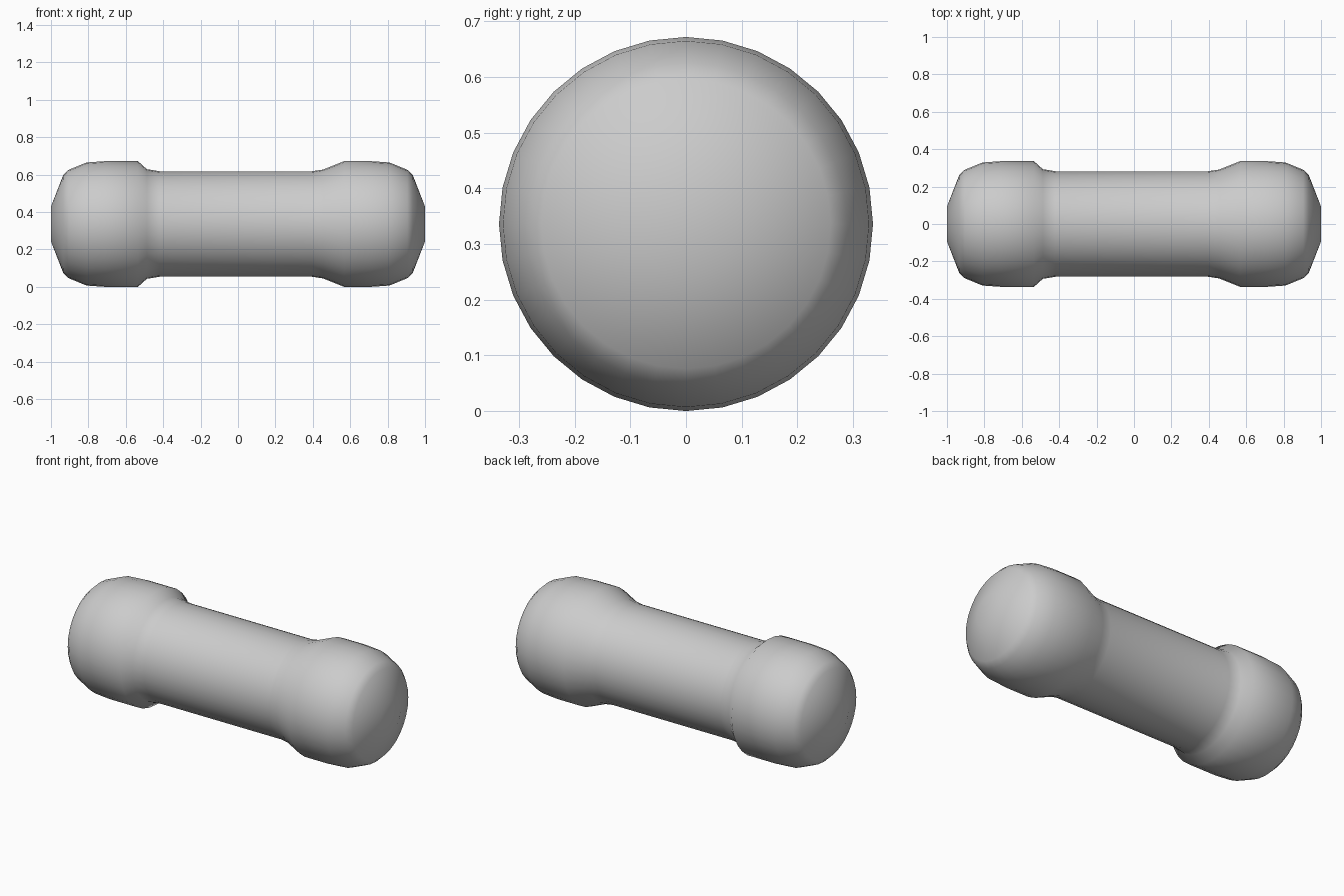
import bpy, bmesh, math

if "Cube" in bpy.data.objects:
    bpy.data.objects.remove(bpy.data.objects["Cube"])

SIDES = 32
AXIS_Z = 0.336

# Half profiles (distance from centre, radius): steep left shoulder, softer right shoulder
knob = [(0.71, 0.336), (0.81, 0.329), (0.905, 0.29), (0.935, 0.26), (1.0, 0.093)]
left = [(0.42, 0.282), (0.487, 0.293), (0.535, 0.336)] + knob
right = [(0.395, 0.282), (0.455, 0.291), (0.567, 0.336)] + knob
profile = [(-x, r) for x, r in reversed(left)] + right


def lathe_x(name, points):
    """Revolve a profile around the horizontal axis and close both ends."""
    bm = bmesh.new()
    rings = []
    for x, r in points:
        rings.append([bm.verts.new((x, r * math.cos(a), AXIS_Z + r * math.sin(a)))
                      for a in (2 * math.pi * i / SIDES for i in range(SIDES))])
    for a, b in zip(rings, rings[1:]):
        for i in range(SIDES):
            j = (i + 1) % SIDES
            bm.faces.new((a[i], a[j], b[j], b[i]))
    bm.faces.new(rings[0])
    bm.faces.new(rings[-1])
    bmesh.ops.recalc_face_normals(bm, faces=bm.faces)
    for f in bm.faces:
        f.smooth = True
    mesh = bpy.data.meshes.new(name)
    bm.to_mesh(mesh)
    bm.free()
    obj = bpy.data.objects.new(name, mesh)
    bpy.context.collection.objects.link(obj)
    return obj


# Rounded bar with a knob at each end
lathe_x("knobbed_bar", profile)
